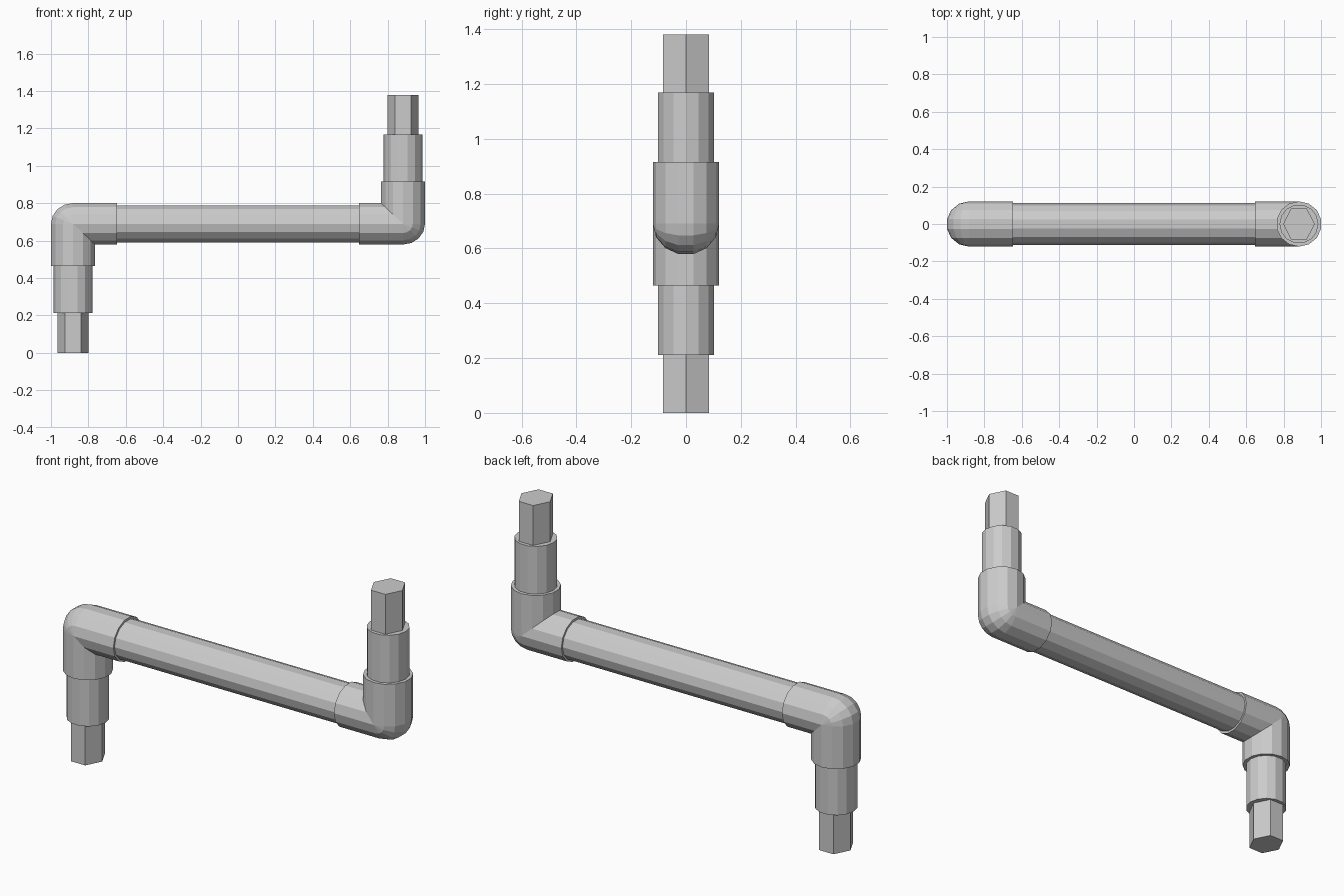
import bpy, bmesh
from math import pi, sin, cos

if "Cube" in bpy.data.objects:
    bpy.data.objects.remove(bpy.data.objects["Cube"])

MID = 0.69          # height of the horizontal bar; also the centre of symmetry
LEG_X = -0.882      # axis of the left leg
SIDES = 14


def loft(name, rings):
    """Skin a list of closed rings and cap both ends."""
    bm = bmesh.new()
    loops = [[bm.verts.new(p) for p in ring] for ring in rings]
    n = len(loops[0])
    for a, b in zip(loops, loops[1:]):
        for i in range(n):
            j = (i + 1) % n
            bm.faces.new((a[i], a[j], b[j], b[i]))
    bm.faces.new(loops[0])
    bm.faces.new(loops[-1])
    bmesh.ops.remove_doubles(bm, verts=bm.verts, dist=1e-5)
    bmesh.ops.recalc_face_normals(bm, faces=bm.faces)
    mesh = bpy.data.meshes.new(name)
    bm.to_mesh(mesh)
    bm.free()
    obj = bpy.data.objects.new(name, mesh)
    obj.location = (0, 0, MID)
    bpy.context.collection.objects.link(obj)
    return obj


def upright(name, sides, rx, ry, z0, z1):
    """Vertical prism on the left leg axis, z measured from the ground."""
    angles = [2 * pi * k / sides for k in range(sides)]
    return loft(name, [[(LEG_X + rx * cos(a), ry * sin(a), z - MID)
                        for a in angles] for z in (z0, z1)])


# Unit cross-section: (outward offset, y)
section = [(sin(2 * pi * k / SIDES), cos(2 * pi * k / SIDES)) for k in range(SIDES)]

# Elbow: mitred on the inside, spherical on the outside
RX, RY, RZ = 0.121, 0.121, 0.1137
rings = [[(LEG_X - s * RX, y * RY, 0.465 - MID) for s, y in section]]
for step in range(5):
    t = step / 4 * pi / 2
    rings.append([(LEG_X - s * RX * (cos(t) if s > 0 else 1), y * RY,
                   s * RZ * (sin(t) if s > 0 else 1)) for s, y in section])
rings.append([(-0.648, y * RY, s * RZ) for s, y in section])

left_parts = [
    loft("elbow", rings),
    upright("sleeve", SIDES, 0.104, 0.104, 0.212, 0.467),
    upright("hex_tip", 6, 0.084, 0.096, 0.0, 0.214),
]

# Right end: the same parts turned half a turn about the y axis
for part in left_parts:
    copy = part.copy()
    copy.name = part.name + "_upper"
    copy.rotation_euler = (0, pi, 0)
    bpy.context.collection.objects.link(copy)

# Horizontal bar joining the two elbows
loft("bar", [[(x, y * 0.111, s * 0.1015) for s, y in section] for x in (-0.65, 0.65)])
